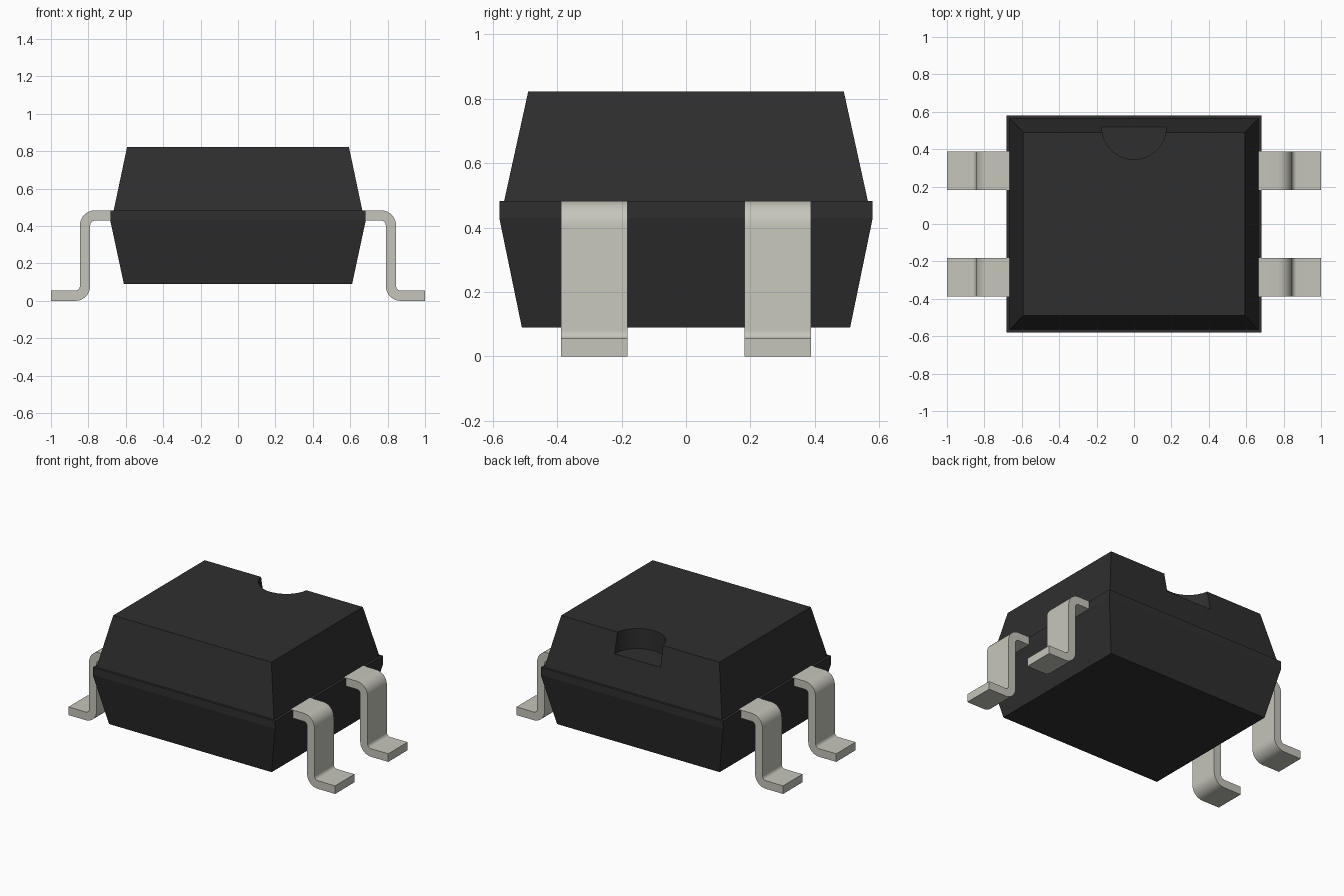
import bpy
import bmesh
from math import cos, sin, radians

if "Cube" in bpy.data.objects:
    bpy.data.objects.remove(bpy.data.objects["Cube"])


def material(name, rgb):
    m = bpy.data.materials.new(name)
    m.use_nodes = True
    m.diffuse_color = (*rgb, 1)
    bsdf = next(n for n in m.node_tree.nodes if n.type == 'BSDF_PRINCIPLED')
    bsdf.inputs["Base Color"].default_value = (*rgb, 1)
    bsdf.inputs["Roughness"].default_value = 0.6
    return m


black = material("black plastic", (0.028, 0.028, 0.028))
metal = material("pale grey metal", (0.56, 0.56, 0.49))


def make_object(name, bm, mat):
    bmesh.ops.recalc_face_normals(bm, faces=bm.faces)
    mesh = bpy.data.meshes.new(name)
    bm.to_mesh(mesh)
    bm.free()
    mesh.materials.append(mat)
    obj = bpy.data.objects.new(name, mesh)
    bpy.context.collection.objects.link(obj)
    return obj


def select_only(obj):
    bpy.ops.object.select_all(action='DESELECT')
    obj.select_set(True)
    bpy.context.view_layer.objects.active = obj


# Moulded body: stacked rectangular sections (half width, half depth, height)
sections = [
    (0.61, 0.51, 0.09), (0.683, 0.58, 0.43), (0.683, 0.58, 0.482),
    (0.665, 0.565, 0.482), (0.593, 0.49, 0.823),
]
bm = bmesh.new()
rings = [[bm.verts.new((sx * w, sy * d, z))
          for sx, sy in ((-1, -1), (1, -1), (1, 1), (-1, 1))]
         for w, d, z in sections]
for low, high in zip(rings, rings[1:]):
    for i in range(4):
        j = (i + 1) % 4
        bm.faces.new((low[i], low[j], high[j], high[i]))
bm.faces.new(rings[0][::-1])
bm.faces.new(rings[-1])
body = make_object("body", bm, black)

# Half-round orientation notch in the top back edge
bpy.ops.mesh.primitive_cylinder_add(vertices=48, radius=0.172, depth=0.4,
                                    location=(0, 0.517, 0.887))
cutter = bpy.context.object
cutter.name = "notch_cutter"
cutter.hide_render = True
cutter.data.materials.append(black)
cut = body.modifiers.new("notch", 'BOOLEAN')
cut.operation = 'DIFFERENCE'
cut.solver = 'EXACT'
cut.object = cutter
select_only(body)
bpy.ops.object.modifier_apply(modifier=cut.name)
bpy.data.objects.remove(cutter)


# Bent leads: one S-shaped strip, mirrored to all four corners
OUTER, INNER, STEPS = 0.08, 0.025, 8
THICK = OUTER - INNER
TOP = 0.484
FRONT, BACK = 0.181, 0.388


def bend(cx, cz, radius, start, end):
    angles = [radians(start + (end - start) * i / STEPS) for i in range(STEPS + 1)]
    return [(cx + radius * cos(a), cz + radius * sin(a)) for a in angles]


upper = (0.765, TOP - OUTER)
lower = (0.87, OUTER)
profile = [(0.6, TOP)] + bend(*upper, OUTER, 90, 0) + bend(*lower, INNER, 180, 270)
profile += [(1, THICK), (1, 0)]
profile += bend(*lower, OUTER, 270, 180) + bend(*upper, INNER, 0, 90)
profile += [(0.6, TOP - THICK)]

bm = bmesh.new()
side = bm.faces.new([bm.verts.new((x, FRONT, z)) for x, z in profile])
strip = bmesh.ops.extrude_face_region(bm, geom=[side])["geom"]
bmesh.ops.translate(bm, vec=(0, BACK - FRONT, 0),
                    verts=[v for v in strip if isinstance(v, bmesh.types.BMVert)])
leads = make_object("leads", bm, metal)
mirror = leads.modifiers.new("four corners", 'MIRROR')
mirror.use_axis = (True, True, False)
mirror.use_mirror_merge = False
select_only(leads)
bpy.ops.object.modifier_apply(modifier=mirror.name)
bpy.ops.object.shade_smooth_by_angle(angle=radians(30))
